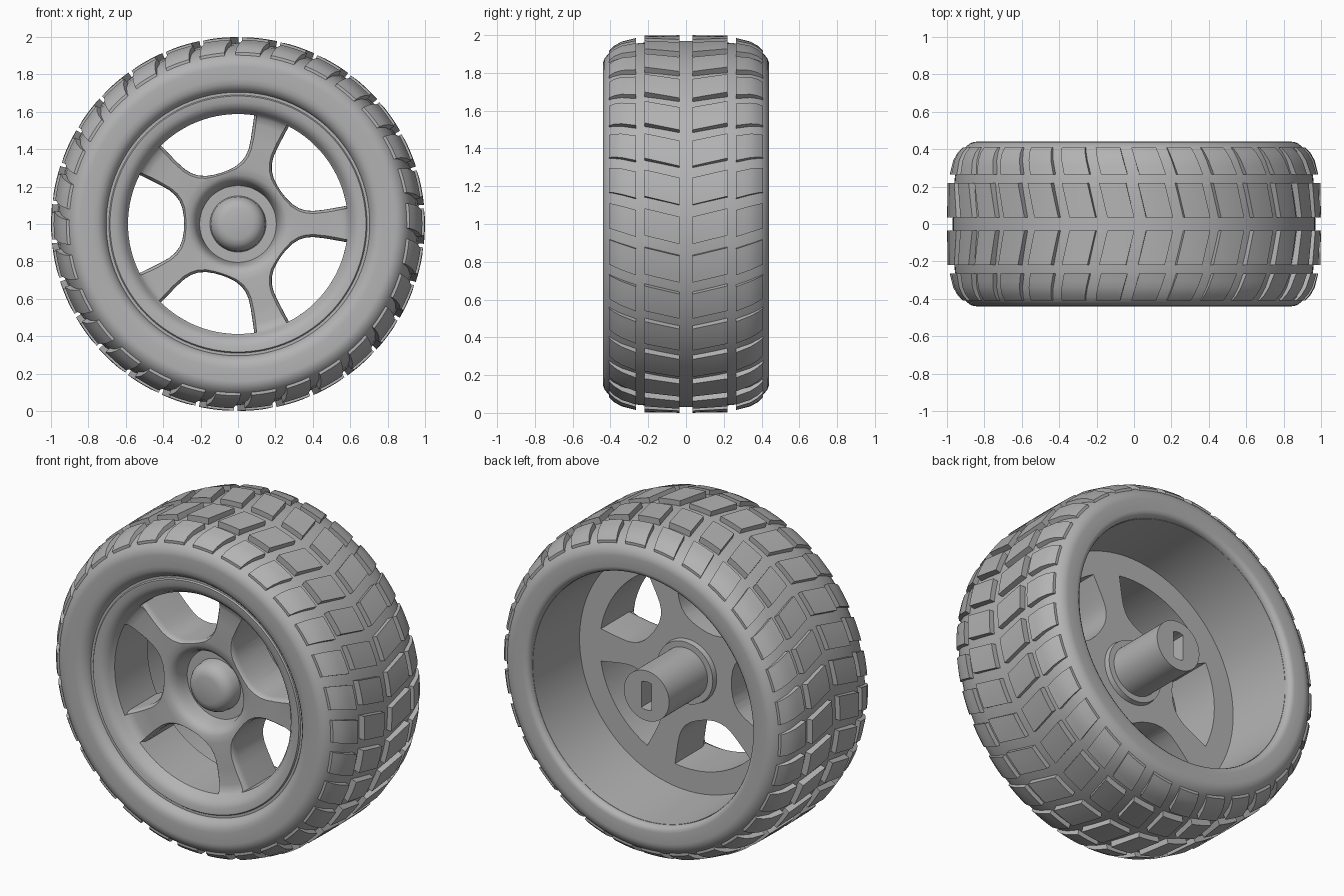
import bpy, bmesh
from math import sin, cos, radians, atan2, hypot, tau

if "Cube" in bpy.data.objects:
    bpy.data.objects.remove(bpy.data.objects["Cube"])

# One plain grey for the whole wheel
grey = bpy.data.materials.new("plain_grey")
grey.use_nodes = True
grey.diffuse_color = (0.45, 0.45, 0.45, 1)
grey.node_tree.nodes["Principled BSDF"].inputs["Base Color"].default_value = (0.45, 0.45, 0.45, 1)


def finish(bm, name):
    bmesh.ops.recalc_face_normals(bm, faces=bm.faces)
    mesh = bpy.data.meshes.new(name)
    bm.to_mesh(mesh)
    bm.free()
    obj = bpy.data.objects.new(name, mesh)
    bpy.context.collection.objects.link(obj)
    mesh.materials.append(grey)
    return obj


def activate(obj):
    bpy.ops.object.select_all(action='DESELECT')
    obj.select_set(True)
    bpy.context.view_layer.objects.active = obj


def smooth(obj, angle=35):
    activate(obj)
    bpy.ops.object.shade_smooth_by_angle(angle=radians(angle))


def polar(r, angle, y):
    return (r * cos(angle), y, 1 + r * sin(angle))


def lathe(name, profile, closed, steps=120):
    """Turn (radius, y) points around the axle."""
    bm = bmesh.new()
    verts = [bm.verts.new((r, y, 1)) for r, y in profile]
    edges = [bm.edges.new(p) for p in zip(verts, verts[1:])]
    if closed:
        edges.append(bm.edges.new((verts[-1], verts[0])))
    bmesh.ops.spin(bm, geom=verts + edges, cent=(0, 0, 1), axis=(0, 1, 0),
                   angle=tau, steps=steps, use_merge=True)
    bmesh.ops.remove_doubles(bm, verts=bm.verts, dist=0.0001)
    return finish(bm, name)


def loft(bm, rings):
    """Closed solid through matching rings of points."""
    rings = [[bm.verts.new(p) for p in ring] for ring in rings]
    n = len(rings[0])
    for a, b in zip(rings, rings[1:]):
        for i in range(n):
            j = (i + 1) % n
            bm.faces.new((a[i], a[j], b[j], b[i]))
    bm.faces.new(rings[0])
    bm.faces.new(rings[-1])


def cut(obj, cutter):
    mod = obj.modifiers.new("cut", 'BOOLEAN')
    mod.operation = 'DIFFERENCE'
    mod.solver = 'EXACT'
    mod.object = cutter
    activate(obj)
    bpy.ops.object.modifier_apply(modifier=mod.name)
    bpy.data.objects.remove(cutter)


# Tyre: crowned outside, rounded shoulders, flat sidewalls and tight beads
half = [(0.97, 0.0), (0.966, 0.14), (0.958, 0.25), (0.94, 0.34), (0.917, 0.39),
        (0.897, 0.415), (0.877, 0.431), (0.855, 0.439), (0.84, 0.44), (0.775, 0.44)]
back_bead = [(0.76, 0.437), (0.747, 0.427), (0.74, 0.41), (0.74, 0.38)]
front_bead = [(0.755, -0.36), (0.70, -0.36), (0.705, -0.395), (0.715, -0.412),
              (0.73, -0.427), (0.75, -0.437)]
tyre = lathe("tyre", half + back_bead + front_bead + [(r, -y) for r, y in half[:0:-1]], True)
smooth(tyre)

# Tread: four rows of slanted blocks forming chevrons, shoulder rows staggered
crown = [(0.0, 1.0), (0.22, 0.997), (0.27, 0.984), (0.34, 0.966), (0.38, 0.944), (0.41, 0.916)]


def crown_radius(y):
    for (y0, r0), (y1, r1) in zip(crown, crown[1:]):
        if y <= y1:
            return r0 + (r1 - r0) * (y - y0) / (y1 - y0)
    return crown[-1][1]


COUNT, LENGTH, PARTS = 30, 8.3, 4
ROWS = ((-3.5, 14, (0.035, 0.13, 0.22)), (-4.8, 18, (0.265, 0.305, 0.34, 0.38, 0.408)))
bm = bmesh.new()
for side in (-1, 1):
    for phase, slant, stations in ROWS:
        for k in range(COUNT):
            rings = []
            for y in stations:
                start = 360 / COUNT * k + phase + (y - 0.22) * slant
                angles = [radians(start + LENGTH * i / PARTS) for i in range(PARTS + 1)]
                top = crown_radius(y)
                rings.append([polar(top, a, side * y) for a in angles] +
                             [polar(top - 0.07, a, side * y) for a in reversed(angles)])
            loft(bm, rings)
smooth(finish(bm, "tread_blocks"), 25)

# Rim: cap, dished hub, spoke disc, stepped lip, barrel and axle tube in one section
rim = lathe("rim", [
    (0, -0.297), (0.08, -0.295), (0.108, -0.287), (0.13, -0.268), (0.145, -0.24), (0.15, -0.19),
    (0.205, -0.19), (0.212, -0.225), (0.222, -0.262), (0.238, -0.288), (0.262, -0.302), (0.30, -0.307),
    (0.45, -0.308), (0.54, -0.311), (0.575, -0.319), (0.592, -0.336), (0.604, -0.361), (0.624, -0.384),
    (0.65, -0.396), (0.684, -0.399), (0.69, -0.391), (0.705, -0.391), (0.71, -0.37),
    (0.76, -0.35), (0.76, 0.40), (0.738, 0.40), (0.722, -0.02), (0.19, -0.02), (0.185, 0.01),
    (0.15, 0.01), (0.15, 0.375), (0, 0.375)], False)

# Five windows between the spokes, flared at the front to round the spoke edges
SIDE = [(0.288, 0.0), (0.29, 0.04), (0.297, 0.083), (0.313, 0.123), (0.335, 0.153),
        (0.365, 0.179), (0.41, 0.205), (0.47, 0.235)]
HOLE = 0.588
bm = bmesh.new()
for k in range(5):
    middle = radians(36 + 72 * k)
    rings = []
    for y, flare in ((0.1, 0), (-0.27, 0), (-0.288, 0.02), (-0.3, 0.065), (-0.309, 0.14), (-0.36, 0.18)):
        outline = []
        for u, v in SIDE:
            u2 = u - flare * 0.10 * (0.47 - u) / 0.18
            v2 = v + flare * 0.12 * v / 0.235
            outline.append((hypot(u2, v2), atan2(v2, u2)))
        end = radians(26.5 + flare * 8)
        outline += [(HOLE, end * (1 - i / 8)) for i in range(9)]
        mirrored = [(r, -a) for r, a in outline[-2:0:-1]]
        rings.append([polar(r, middle + a, y) for r, a in outline + mirrored])
    loft(bm, rings)
cut(rim, finish(bm, "window_cutter"))

# Axle socket: a round bore with two flats
bm = bmesh.new()
socket = [polar(0.085, radians(s + d), 0) for s in (90, 270) for d in (-24, -12, 0, 12, 24)]
loft(bm, [[(x, y, z) for x, _, z in socket] for y in (0.12, 0.5)])
cut(rim, finish(bm, "socket_cutter"))
smooth(rim)
